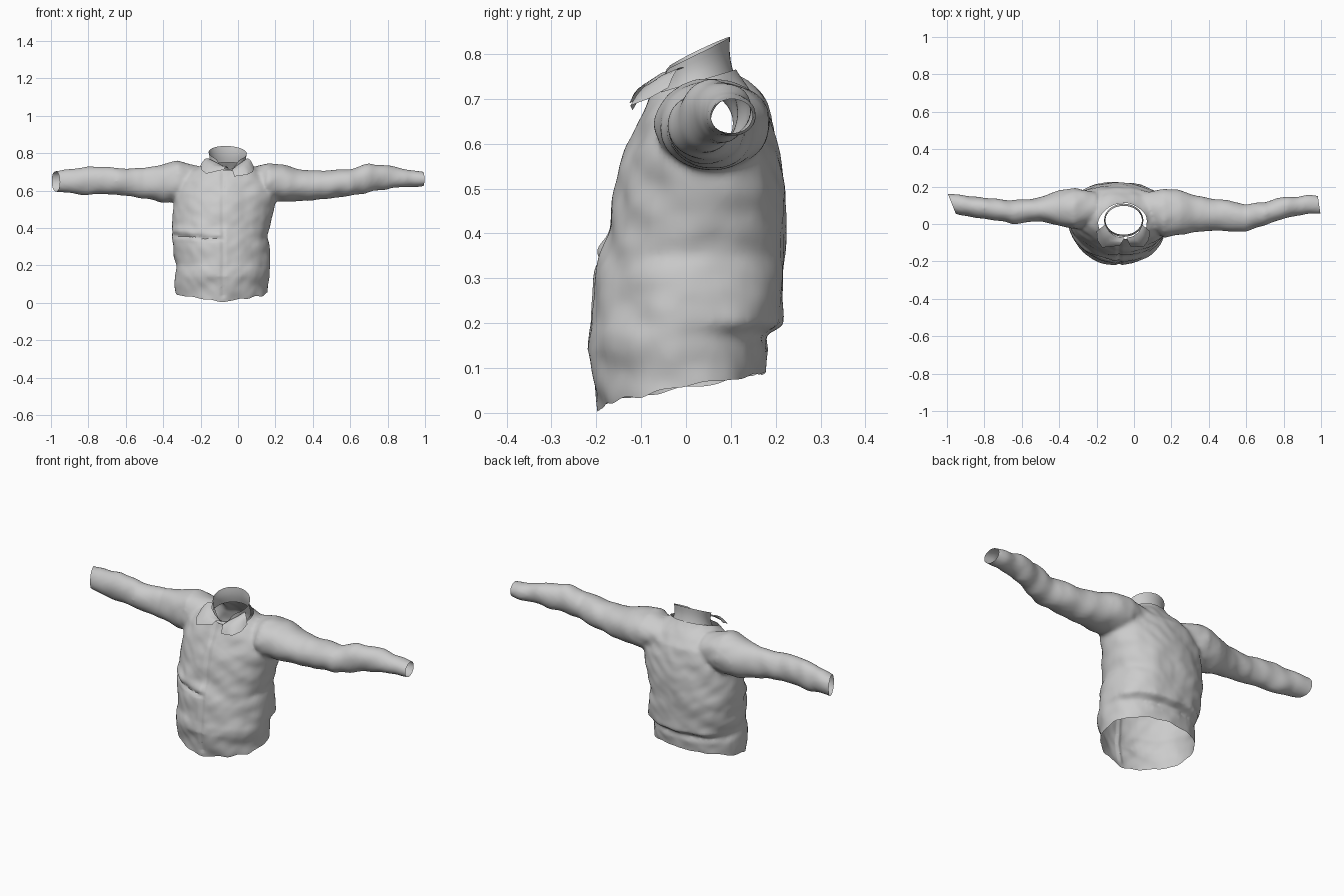
import bpy, bmesh, math
from mathutils import Vector, noise

if "Cube" in bpy.data.objects:
    bpy.data.objects.remove(bpy.data.objects["Cube"])


def oval(axis, t, u0, u1, v0, v1, n=48, p=2.0, p_front=2.0):
    """Superellipse ring across an axis, bounded by u0..u1 and v0..v1."""
    pts = []
    for i in range(n):
        a = 2 * math.pi * i / n
        c, s = math.cos(a), math.sin(a)
        e = 2 / (p if s > 0 else p_front)
        u = (u0 + u1) / 2 + (u1 - u0) / 2 * math.copysign(abs(c) ** e, c)
        v = (v0 + v1) / 2 + (v1 - v0) / 2 * math.copysign(abs(s) ** e, s)
        pts.append((t, u, v) if axis == 'x' else (u, v, t))
    return pts


def loft(bm, rings, capped=True):
    loops = [[bm.verts.new(p) for p in r] for r in rings]
    for a, b in zip(loops, loops[1:]):
        for i in range(len(a)):
            j = (i + 1) % len(a)
            bm.faces.new((a[i], a[j], b[j], b[i]))
    if capped:
        bm.faces.new(loops[0])
        bm.faces.new(loops[-1])


def make_object(name, bm):
    me = bpy.data.meshes.new(name)
    bm.to_mesh(me)
    bm.free()
    ob = bpy.data.objects.new(name, me)
    bpy.context.collection.objects.link(ob)
    bpy.context.view_layer.objects.active = ob
    return ob


def gauss(d, w):
    return math.exp(-(d / w) ** 2)


# Body: z, x range, y range
torso = [(-.06, -.32, .15, -.18, .15), (.05, -.335, .16, -.20, .168),
         (.10, -.337, .160, -.213, .178), (.14, -.337, .165, -.222, .183),
         (.175, -.333, .172, -.215, .172), (.20, -.335, .177, -.208, .214),
         (.30, -.347, .167, -.206, .222), (.35, -.352, .158, -.195, .222),
         (.40, -.352, .172, -.178, .222), (.50, -.345, .192, -.157, .217),
         (.58, -.335, .205, -.137, .210), (.65, -.315, .19, -.108, .192),
         (.70, -.26, .14, -.083, .158), (.74, -.19, .075, -.068, .122),
         (.77, -.155, .045, -.06, .105), (.84, -.155, .045, -.06, .10)]
# Sleeves: x, y range, z range
left_sleeve = [(-.20, 0, .17, .57, .73), (-.32, -.03, .192, .54, .757),
               (-.40, -.012, .18, .535, .745), (-.50, .015, .142, .557, .715),
               (-.65, 0, .125, .578, .722), (-.80, .03, .142, .575, .731),
               (-.95, .052, .158, .588, .707), (-1.06, .08, .17, .60, .70)]
right_sleeve = [(.05, 0, .17, .58, .72), (.16, -.07, .19, .54, .748),
                (.25, -.055, .178, .54, .735), (.40, -.032, .142, .548, .702),
                (.60, -.04, .105, .57, .718), (.70, -.005, .118, .592, .742),
                (.82, .03, .145, .612, .732), (.93, .055, .155, .618, .708),
                (1.06, .05, .14, .625, .69)]

bm = bmesh.new()
loft(bm, [oval('z', z, x0, x1, y0, y1, p=2.35, p_front=1.95) for z, x0, x1, y0, y1 in torso])
for sleeve in (left_sleeve, right_sleeve):
    loft(bm, [oval('x', *s) for s in sleeve])
bmesh.ops.recalc_face_normals(bm, faces=bm.faces[:])
jacket = make_object("jacket_body_and_sleeves", bm)

# Fuse the tubes into one skin
remesh = jacket.modifiers.new("fuse", 'REMESH')
remesh.mode = 'VOXEL'
remesh.voxel_size = .01
smooth = jacket.modifiers.new("soften", 'SMOOTH')
smooth.factor = .5
smooth.iterations = 7
for m in ("fuse", "soften"):
    bpy.ops.object.modifier_apply(modifier=m)

bm = bmesh.new()
bm.from_mesh(jacket.data)
bm.normal_update()

# Wrinkles, front closing, and the chest-to-waist fold
moves = []
for v in bm.verts:
    x, y, z = v.co
    arm = min(1, max(0, (abs(x + .08) - .25) / .08))
    slant = .5 * abs(x + .08)
    body = noise.noise(Vector((x * 6, y * 6, (z + slant) * 11)))
    body += .5 * noise.noise(Vector((x * 15 + 7, y * 15, (z - slant) * 19)))
    cloth = noise.noise(Vector((x * 11, y * 9 + x * 4, z * 9 - x * 3)))
    d = .008 * ((1 - arm) * body + arm * cloth)
    if v.normal.y < -.2 and arm < .9:
        d -= .007 * gauss(x + .08, .008) * (.05 < z < .72)
        if x < -.07:
            ends = min(1, (-.07 - x) / .03)
            fold = .345 + .08 * (-.08 - x)
            d += ends * (.006 * gauss(z - fold - .022, .02) - .009 * gauss(z - fold + .006, .01))
    moves.append((v, v.normal * d))
for v, d in moves:
    v.co += d


def trim(point, normal, test=lambda p: True):
    faces = [f for f in bm.faces if test(f.calc_center_median())]
    geom = set(faces)
    for f in faces:
        geom.update(f.verts)
        geom.update(f.edges)
    bmesh.ops.bisect_plane(bm, geom=list(geom), plane_co=point, plane_no=normal, clear_outer=True)


# Open hem, neck and both cuffs
trim((0, -.05, .05), (0, .17, -1))
trim((0, .02, .738), (0, -.3, 1), lambda p: abs(p.x + .055) < .15 and p.z > .6)
trim((-.975, .11, .65), (-1, -.4, 0))
trim((.99, .10, .65), (1, .15, 0))

# Uneven hem with a drooping front point
for v in bm.verts:
    x, y, z = v.co
    if z < .13:
        k = 1 - z / .13
        drop = .03 * gauss(x + .08, .09) if y < 0 else 0
        v.co.z = max(0, z + k * (.022 * noise.noise(Vector((x * 14, y * 14, 3))) - drop))
jacket.data.clear_geometry()
bm.to_mesh(jacket.data)
bm.free()

# Collar stand
bm = bmesh.new()
rings = []
for k in range(6):
    t = k / 5
    ring = []
    for i in range(40):
        a = 2 * math.pi * i / 40
        c, s = math.cos(a), math.sin(a)
        back = (s + 1) / 2
        low = .70 + .05 * back
        high = .758 + .08 * back ** .9 - .045 * gauss(s + 1, .12) - .004 * c
        flare = 1.03 - .03 * t - .06 * math.sin(math.pi * t)
        ring.append((-.055 + .102 * c * flare, .02 + (.086 - .008 * t) * s * flare,
                     low + (high - low) * t))
    rings.append(ring)
loft(bm, rings, capped=False)
make_object("collar_stand", bm)


# Folded collar wings
def wing(name, inner, outer):
    bm = bmesh.new()
    rows = []
    for a, b in zip(inner, outer):
        a, b = Vector(a), Vector(b)
        rows.append([bm.verts.new(a.lerp(b, t / 4) + Vector((0, -.004, .016 * math.sin(math.pi * t / 4))))
                     for t in range(5)])
    for r, q in zip(rows, rows[1:]):
        for i in range(4):
            bm.faces.new((r[i], r[i + 1], q[i + 1], q[i]))
    bmesh.ops.subdivide_edges(bm, edges=bm.edges[:], cuts=1, use_grid_fill=True, smooth=.6)
    return make_object(name, bm)


wing("collar_wing_left",
     [(-.155, .0, .77), (-.13, -.04, .758), (-.095, -.062, .74), (-.05, -.07, .715)],
     [(-.20, -.035, .735), (-.195, -.085, .71), (-.17, -.122, .69), (-.075, -.112, .712)])
wing("collar_wing_right",
     [(.045, .0, .77), (.025, -.04, .755), (-.005, -.062, .735), (-.04, -.07, .705)],
     [(.085, -.035, .725), (.08, -.08, .70), (.05, -.12, .685), (-.02, -.115, .675)])

# Soft cloth shading
for ob in bpy.context.collection.objects:
    bpy.ops.object.select_all(action='DESELECT')
    ob.select_set(True)
    bpy.context.view_layer.objects.active = ob
    bpy.ops.object.shade_smooth_by_angle(angle=math.radians(40))
